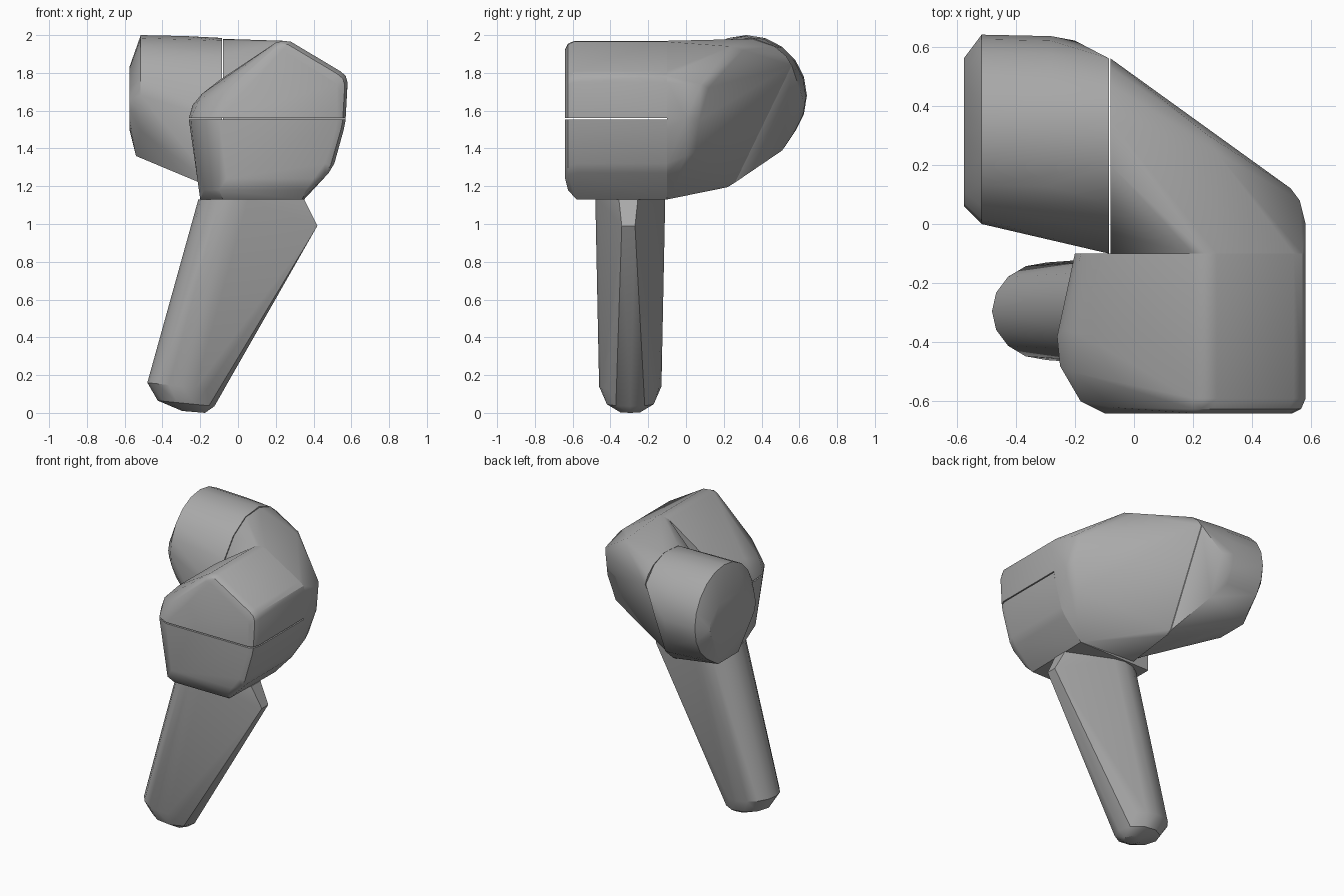
import bpy, bmesh, math

cube = bpy.data.objects.get("Cube")
if cube:
    bpy.data.objects.remove(cube, do_unlink=True)

grey = bpy.data.materials.new("plain grey")
grey.use_nodes = True
grey.diffuse_color = (0.4, 0.4, 0.4, 1)
grey.node_tree.nodes["Principled BSDF"].inputs["Base Color"].default_value = (0.4, 0.4, 0.4, 1)


def hull(name, points, bevel=0.0):
    """Convex solid around the points, with optional rounded edges."""
    bm = bmesh.new()
    for p in points:
        bm.verts.new(p)
    res = bmesh.ops.convex_hull(bm, input=bm.verts)
    loose = {g for g in res["geom_interior"] + res["geom_unused"]
             if isinstance(g, bmesh.types.BMVert)}
    bmesh.ops.delete(bm, geom=list(loose), context="VERTS")
    bmesh.ops.dissolve_limit(bm, angle_limit=math.radians(2),
                             verts=bm.verts, edges=bm.edges)
    if bevel:
        edges = [e for e in bm.edges if e.calc_face_angle(0) > 0.6]
        bmesh.ops.bevel(bm, geom=edges, offset=bevel, segments=3,
                        profile=0.5, affect="EDGES", clamp_overlap=True)
    bmesh.ops.recalc_face_normals(bm, faces=bm.faces)
    mesh = bpy.data.meshes.new(name)
    bm.to_mesh(mesh)
    bm.free()
    mesh.materials.append(grey)
    obj = bpy.data.objects.new(name, mesh)
    bpy.context.collection.objects.link(obj)
    bpy.ops.object.select_all(action="DESELECT")
    obj.select_set(True)
    bpy.context.view_layer.objects.active = obj
    bpy.ops.object.shade_smooth_by_angle(angle=math.radians(32))
    return obj


def at_y(y, profile):
    return [(x, y, z) for x, z in profile]


def at_x(x, profile):
    return [(x, y, z) for y, z in profile]


def inset(profile, d, cx, cz):
    """Pull a profile toward a centre by a fixed distance on each axis."""
    pull = lambda v, c: v + max(-d, min(d, c - v))
    return [(pull(x, cx), pull(z, cz)) for x, z in profile]


# Front head, upper half
right_top = [(0.2, 1.96), (0.24, 1.97), (0.28, 1.965), (0.54, 1.81),
             (0.57, 1.785), (0.58, 1.75), (0.57, 1.56)]
upper = at_y(-0.1, right_top + [(-0.2, 1.56), (-0.18, 1.69), (-0.1, 1.76)])
upper += at_y(-0.59, right_top)
upper += at_y(-0.625, inset(right_top[:-1], 0.015, 0.2, 1.6) + [(0.555, 1.56)])
upper += at_y(-0.64, inset(right_top[:-1], 0.045, 0.2, 1.6) + [(0.525, 1.56)])
left_edge = [(-0.26, -0.38), (-0.25, -0.48), (-0.18, -0.6), (-0.1, -0.64)]
upper += [(x, y, 1.56) for x, y in left_edge]
upper += [(-0.24, -0.36, 1.63), (-0.19, -0.37, 1.69),
          (-0.21, -0.5, 1.65), (-0.07, -0.62, 1.7)]
hull("head_upper", upper)

# Front head, lower half
right_low = [(0.57, 1.552), (0.56, 1.5), (0.51, 1.32), (0.48, 1.27), (0.35, 1.13)]
lower = at_y(-0.1, right_low + [(-0.2, 1.13), (-0.2, 1.552)])
lower += at_y(-0.58, right_low[:-1] + [(0.34, 1.13), (-0.08, 1.13)])
lower += at_y(-0.625, [(0.555, 1.552), (0.545, 1.5), (0.49, 1.31), (0.46, 1.26),
                       (0.36, 1.18), (-0.1, 1.18)])
lower += at_y(-0.64, [(0.525, 1.552), (0.515, 1.5), (0.46, 1.32),
                      (0.4, 1.24), (-0.06, 1.24)])
lower += [(x, y, 1.552) for x, y in left_edge]
lower += [(-0.21, -0.38, 1.2), (-0.2, -0.36, 1.13), (-0.18, -0.5, 1.18)]
hull("head_lower", lower)

# Angled elbow joining the head to the barrel
elbow = at_y(-0.1, right_top + right_low[1:] + [(-0.08, 1.15)])
elbow += at_y(0.0, [(0.58, 1.74), (0.57, 1.56), (0.51, 1.36)])
elbow += [(0.56, 0.08, 1.74), (0.53, 0.12, 1.72), (0.55, 0.07, 1.55),
          (0.5, 0.05, 1.38), (0.28, 0.24, 1.94), (0.25, 0.3, 1.92)]
elbow += at_x(-0.08, [(-0.1, 1.15), (-0.1, 1.6), (-0.03, 1.76), (0.07, 1.89),
                      (0.2, 1.97), (0.35, 1.98), (0.47, 1.94),
                      (0.53, 1.89), (0.56, 1.84), (0.26, 1.22), (0.22, 1.195)])
hull("elbow", elbow)


# Rear barrel with a shallow domed end
def barrel_ring(x, cy, ry, cz, rz, floor, n=20):
    angles = [2 * math.pi * i / n for i in range(n)]
    return [(x, cy + ry * math.cos(a), max(floor, cz + rz * math.sin(a)))
            for a in angles]


barrel = barrel_ring(-0.515, 0.32, 0.32, 1.68, 0.32, 1.38)
barrel += barrel_ring(-0.28, 0.315, 0.32, 1.675, 0.32, 1.37)
barrel += barrel_ring(-0.575, 0.31, 0.25, 1.66, 0.17, 1.5)
barrel += [(-0.54, y, 1.36) for y in (0.2, 0.42)]
barrel += [(-0.2, 0.62, 1.66), (-0.2, 0.51, 1.39), (-0.2, 0.2, 1.22)]
barrel += at_x(-0.085, [(-0.1, 1.17), (-0.1, 1.55), (-0.03, 1.76), (0.07, 1.89),
                        (0.2, 1.97), (0.35, 1.985), (0.47, 1.94),
                        (0.56, 1.84), (0.26, 1.22), (0.22, 1.2)])
hull("barrel", barrel)


# Tapered leaning grip
def grip_ring(cx, rx, ry, z, tilt=0.0, n=16):
    angles = [2 * math.pi * i / n for i in range(n)]
    return [(cx + rx * math.cos(a), -0.295 + ry * math.sin(a),
             z + tilt * math.cos(a)) for a in angles]


grip = grip_ring(-0.02, 0.19, 0.185, 1.13)
grip += grip_ring(-0.295, 0.185, 0.165, 0.14, -0.02)
grip += grip_ring(-0.275, 0.15, 0.13, 0.05, -0.015, 10)
grip += grip_ring(-0.235, 0.06, 0.06, 0.005, -0.005, 6)
grip += [(x, -0.305 + s * w, z) for s in (-1, 1)
         for x, w, z in ((0.35, 0.05, 1.13), (0.42, 0.035, 0.99))]
hull("grip", grip)
